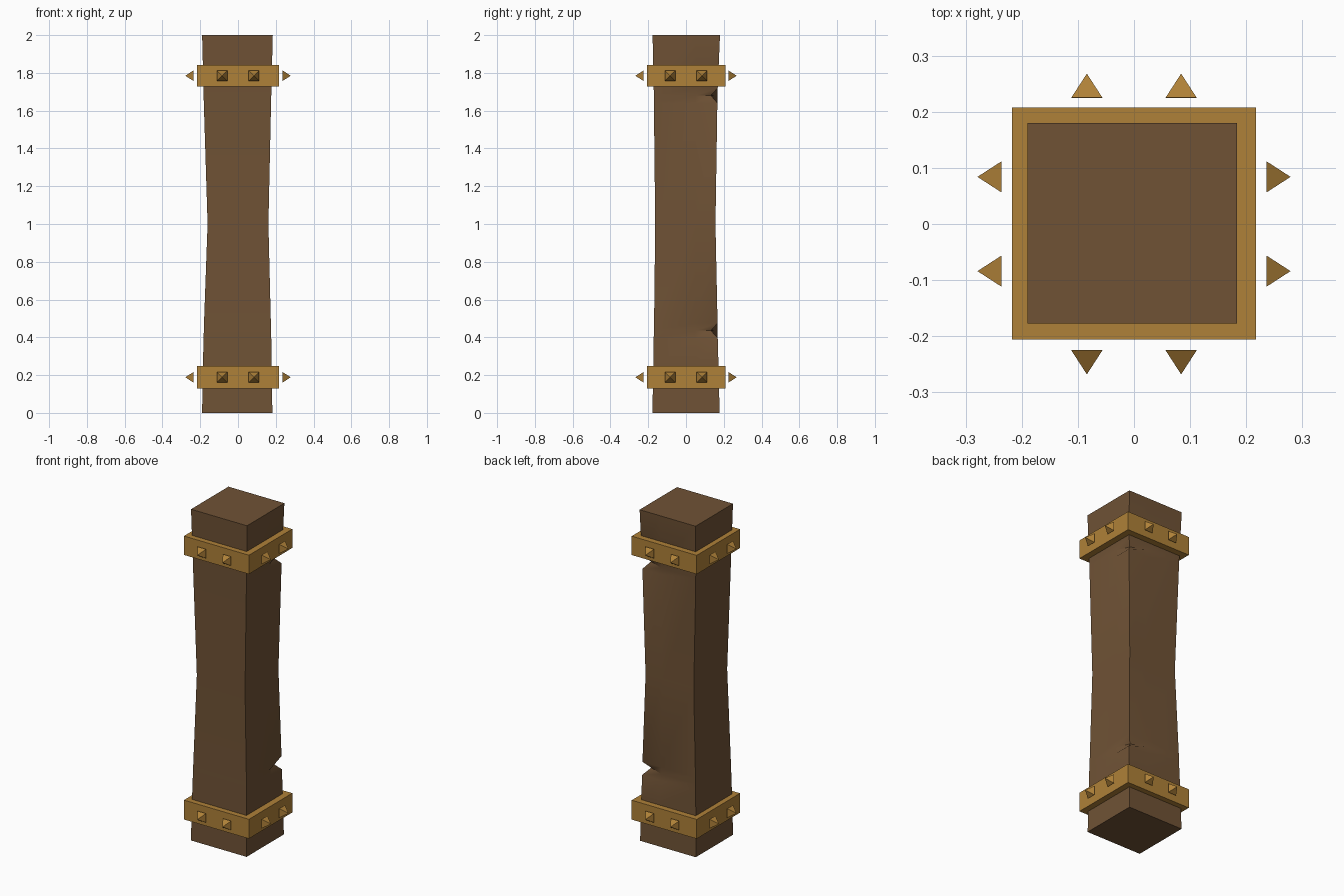
import bpy, bmesh
from math import radians
from mathutils import Matrix

if "Cube" in bpy.data.objects:
    bpy.data.objects.remove(bpy.data.objects["Cube"])


def material(name, rgb):
    m = bpy.data.materials.new(name)
    m.diffuse_color = (*rgb, 1)
    m.use_nodes = True
    m.node_tree.nodes["Principled BSDF"].inputs["Base Color"].default_value = m.diffuse_color
    return m


wood = material("wood", (0.16, 0.085, 0.036))
brass = material("brass", (0.43, 0.22, 0.04))


def finish(bm, name, mat):
    bmesh.ops.recalc_face_normals(bm, faces=bm.faces)
    me = bpy.data.meshes.new(name)
    bm.to_mesh(me)
    bm.free()
    ob = bpy.data.objects.new(name, me)
    bpy.context.collection.objects.link(ob)
    me.materials.append(mat)
    return ob


# Post: lofted square sections with a narrow waist and two nicks in one corner
# (z, x min, x max, y min, y max, nick depth)
sections = [
    (0.00, -0.190, 0.182, -0.178, 0.178, 0),
    (0.25, -0.186, 0.178, -0.173, 0.172, 0),
    (0.395, -0.182, 0.176, -0.171, 0.168, 0),
    (0.435, -0.181, 0.175, -0.170, 0.167, 0.035),
    (0.475, -0.180, 0.174, -0.169, 0.167, 0),
    (1.00, -0.161, 0.161, -0.163, 0.156, 0),
    (1.64, -0.181, 0.175, -0.170, 0.166, 0),
    (1.68, -0.182, 0.176, -0.170, 0.167, 0.035),
    (1.72, -0.183, 0.177, -0.171, 0.168, 0),
    (2.00, -0.190, 0.184, -0.177, 0.180, 0),
]
bm = bmesh.new()
rings = []
for z, x0, x1, y0, y1, d in sections:
    pts = [(x0, y0), (x1, y0), (x1, 0.05), (x1 - d, y1 - d), (0.05, y1), (x0, y1)]
    rings.append([bm.verts.new((x, y, z)) for x, y in pts])
for a, b in zip(rings, rings[1:]):
    for i in range(6):
        j = (i + 1) % 6
        bm.faces.new((a[i], a[j], b[j], b[i]))
bm.faces.new(rings[0][::-1])
bm.faces.new(rings[-1])
post = finish(bm, "post", wood)

# Metal bands and their pyramid studs, two per side
for label, z0, z1 in (("lower", 0.13, 0.247), ("upper", 1.728, 1.842)):
    zc = (z0 + z1) / 2
    bm = bmesh.new()
    bmesh.ops.create_cube(bm, size=1, matrix=Matrix.Translation((0, 0.001, zc))
                          @ Matrix.Diagonal((0.434, 0.414, z1 - z0, 1)))
    finish(bm, label + "_band", brass)

    bm = bmesh.new()
    for k in range(4):
        base = 0.236 if k % 2 == 0 else 0.225
        for side in (-0.084, 0.084):
            mat = (Matrix.Rotation(radians(90 * k), 4, 'Z')
                   @ Matrix.Translation((base + 0.0215, side, zc))
                   @ Matrix.Rotation(radians(90), 4, 'Y')
                   @ Matrix.Rotation(radians(45), 4, 'Z'))
            mat = Matrix.Translation((0, 0, zc)) @ Matrix.Translation((0, 0, -zc)) @ mat
            bmesh.ops.create_cone(bm, cap_ends=True, segments=4, radius1=0.0393,
                                  radius2=0, depth=0.043, matrix=mat)
    bmesh.ops.remove_doubles(bm, verts=bm.verts, dist=1e-5)
    finish(bm, label + "_studs", brass)

# Soft shading on the worn wood, sharp at the corners
bpy.context.view_layer.objects.active = post
post.select_set(True)
bpy.ops.object.shade_smooth_by_angle(angle=radians(30))
